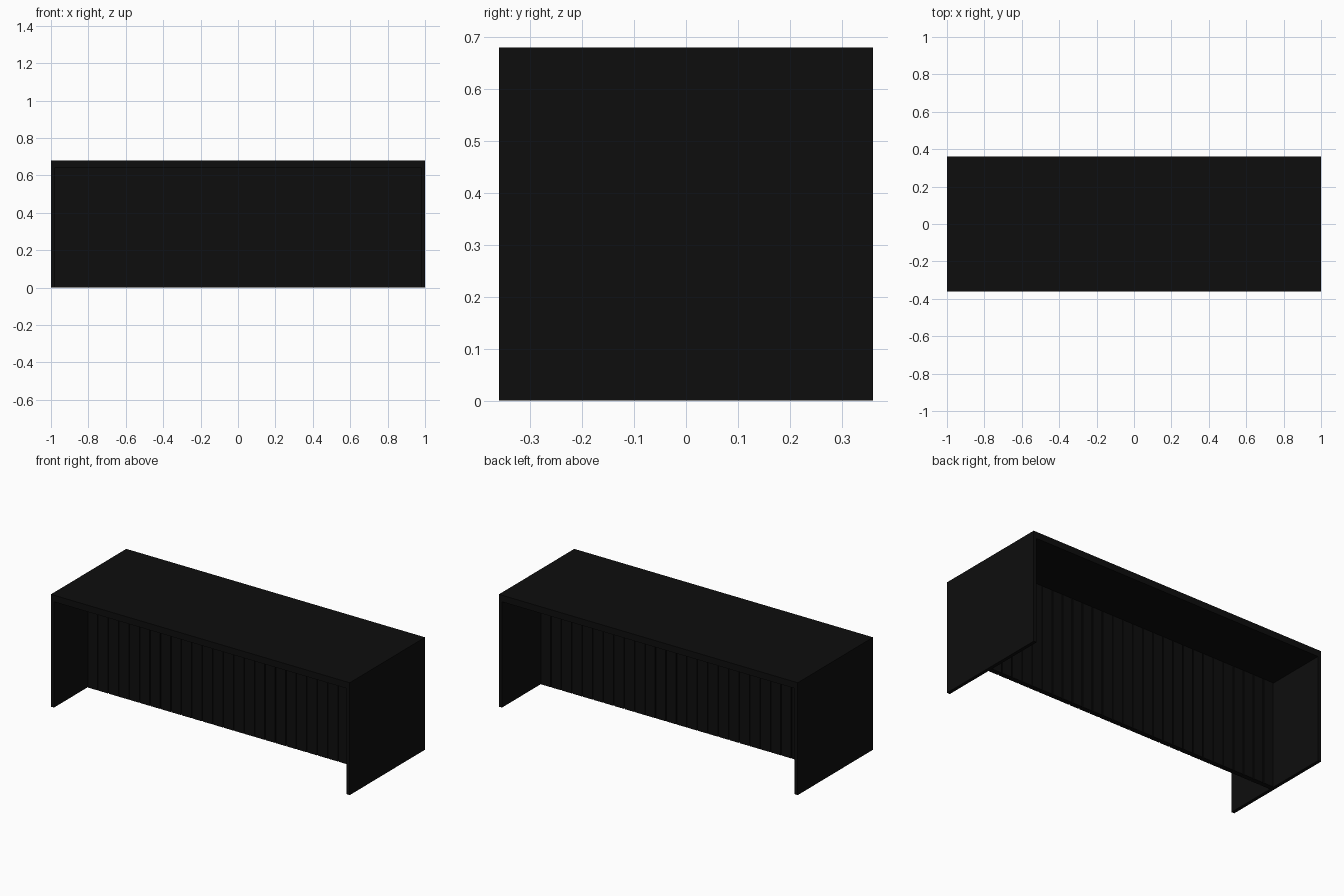
import bpy, bmesh

if "Cube" in bpy.data.objects:
    bpy.data.objects.remove(bpy.data.objects["Cube"])

# One near-black finish for the whole desk
black = bpy.data.materials.new("matte black")
black.diffuse_color = (0.0042, 0.0042, 0.0042, 1)
black.use_nodes = True
black.node_tree.nodes["Principled BSDF"].inputs["Base Color"].default_value = black.diffuse_color


def add_box(bm, x0, x1, y0, y1, z0, z1):
    vs = bmesh.ops.create_cube(bm, size=1)["verts"]
    for v in vs:
        v.co.x = x1 if v.co.x > 0 else x0
        v.co.y = y1 if v.co.y > 0 else y0
        v.co.z = z1 if v.co.z > 0 else z0


def make(name, boxes):
    bm = bmesh.new()
    for b in boxes:
        add_box(bm, *b)
    me = bpy.data.meshes.new(name)
    bm.to_mesh(me)
    bm.free()
    me.materials.append(black)
    ob = bpy.data.objects.new(name, me)
    bpy.context.collection.objects.link(ob)
    return ob


W, D, H = 1.0, 0.36, 0.68      # half width, half depth, height
TOP, SIDE = 0.04, 0.02         # slab and side thickness
under = H - TOP

# Desk top and the two side panels
make("desk_top", [(-W, W, -D, D, under, H)])
make("left_side_panel", [(-W, -W + SIDE, -D, D, 0, under)])
make("right_side_panel", [(W - SIDE, W, -D, D, 0, under)])

# Slatted centre panel: vertical boards on a thin core, narrow grooves between
inner = W - SIDE
count, groove = 28, 0.006
step = 2 * inner / count
make("slats", [(-inner + i * step + groove / 2, -inner + (i + 1) * step - groove / 2,
                -0.04, -0.01, 0, under) for i in range(count)])
make("slat_core", [(-inner, inner, -0.034, -0.016, 0, under)])
